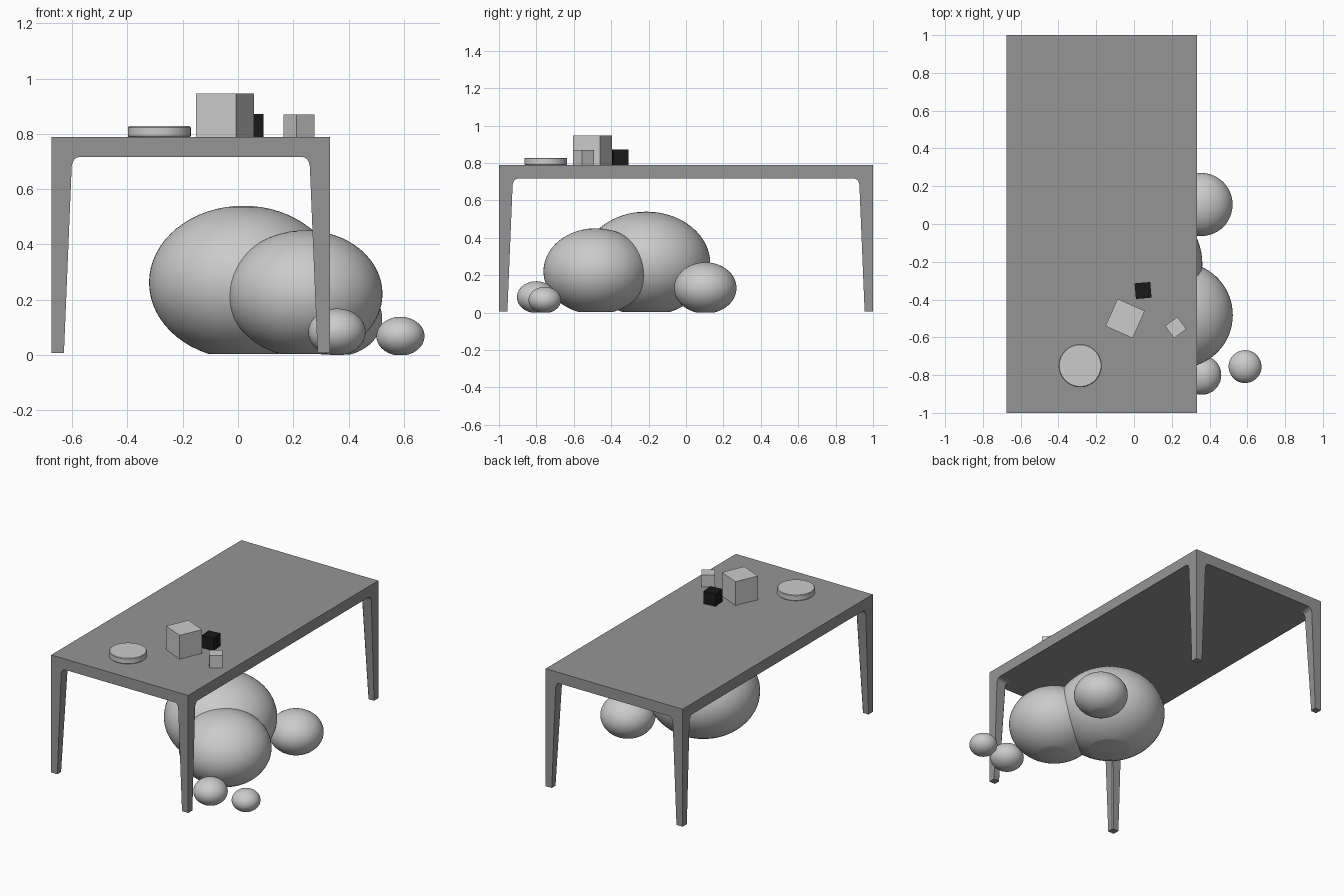
import bpy, bmesh, math
from mathutils import Matrix

if "Cube" in bpy.data.objects:
    bpy.data.objects.remove(bpy.data.objects["Cube"])

X0, X1, Y = -0.675, 0.333, 1.0      # table footprint
TOP, UNDER, SLAB = 0.789, 0.717, 0.781
BLOCK = 0.103                        # corner block width


def material(name, v):
    m = bpy.data.materials.new(name)
    m.diffuse_color = (v, v, v, 1)
    m.use_nodes = True
    m.node_tree.nodes["Principled BSDF"].inputs["Base Color"].default_value = m.diffuse_color
    return m


def finish(name, bm, mat=None, smooth=None):
    bmesh.ops.recalc_face_normals(bm, faces=bm.faces)
    me = bpy.data.meshes.new(name)
    bm.to_mesh(me)
    bm.free()
    ob = bpy.data.objects.new(name, me)
    bpy.context.collection.objects.link(ob)
    if mat:
        me.materials.append(mat)
    if smooth:
        bpy.ops.object.select_all(action='DESELECT')
        ob.select_set(True)
        bpy.context.view_layer.objects.active = ob
        bpy.ops.object.shade_smooth_by_angle(angle=math.radians(smooth))
    return ob


def loft(name, rings, mat, smooth=None):
    bm = bmesh.new()
    loops = [[bm.verts.new(p) for p in r] for r in rings]
    n = len(loops[0])
    for a, b in zip(loops, loops[1:]):
        for i in range(n):
            bm.faces.new((a[i], a[(i + 1) % n], b[(i + 1) % n], b[i]))
    bm.faces.new(loops[0])
    bm.faces.new(loops[-1])
    return finish(name, bm, mat, smooth)


def cube(name, x, y, size, angle, mat=None):
    bm = bmesh.new()
    bmesh.ops.create_cube(bm, size=size, matrix=Matrix.Translation((x, y, TOP + size / 2))
                          @ Matrix.Rotation(math.radians(angle), 4, 'Z'))
    finish(name, bm, mat)


def cushion(name, x, y, z, r, rz, cut):
    # squashed ball with a flat base
    bm = bmesh.new()
    bmesh.ops.create_uvsphere(bm, u_segments=64, v_segments=32, radius=1,
                              matrix=Matrix.Translation((x, y, z)) @ Matrix.Diagonal((r, r, rz, 1)))
    res = bmesh.ops.bisect_plane(bm, geom=bm.verts[:] + bm.edges[:] + bm.faces[:],
                                 plane_co=(0, 0, cut), plane_no=(0, 0, -1), clear_outer=True)
    rim = [e for e in res['geom_cut'] if isinstance(e, bmesh.types.BMEdge)]
    if rim:
        bmesh.ops.contextual_create(bm, geom=rim)
    finish(name, bm, None, 20)


dark = material("dark_grey", 0.3)
black = material("black", 0.01)

# table top: thin slab
loft("table_top", [[(X0, -Y, z), (X1, -Y, z), (X1, Y, z), (X0, Y, z)] for z in (SLAB, TOP)], dark)

# apron: plus-shaped panel leaving room for the corner blocks
a0, a1, b = X0 + BLOCK, X1 - BLOCK, Y - BLOCK
plan = [(a0, -Y), (a1, -Y), (a1, -b), (X1, -b), (X1, b), (a1, b),
        (a1, Y), (a0, Y), (a0, b), (X0, b), (X0, -b), (a0, -b)]
loft("apron", [[(x, y, z) for x, y in plan] for z in (UNDER, SLAB)], dark)

# legs: tapered on the inner sides, curving out into the corner blocks
profile = [(0.007, 0.045), (0.682, 0.073), (0.696, 0.076), (0.708, 0.083),
           (0.715, 0.092), (UNDER, BLOCK), (SLAB, BLOCK)]
for ex, sx, side in ((X0, 1, "left"), (X1, -1, "right")):
    for ey, sy, end in ((-Y, 1, "front"), (Y, -1, "back")):
        rings = []
        for z, w in profile:
            c = 0.006   # softened inner corner
            rings.append([(ex + sx * u, ey + sy * v, z) for u, v in
                          ((0, 0), (w, 0), (w, w - c), (w - c, w), (0, w))])
        loft(f"{end}_{side}_leg", rings, dark, 30)

# things on the table
cube("large_box", -0.047, -0.50, 0.158, -24)
cube("black_box", 0.048, -0.352, 0.083, 5, black)
cube("small_box", 0.221, -0.548, 0.081, 36)
R = 0.114
loft("round_dish", [[(-0.285 + r * math.cos(t * math.tau / 64), -0.75 + r * math.sin(t * math.tau / 64), z)
                     for t in range(64)]
                    for r, z in ((R - 0.004, TOP), (R, TOP + 0.004), (R, TOP + 0.035), (R - 0.004, TOP + 0.039))],
     None, 30)

# squashed balls under and beside the table
cushion("largest_ball", 0.02, -0.212, 0.262, 0.342, 0.278, 0.004)
cushion("big_ball", 0.243, -0.482, 0.221, 0.28, 0.23, 0.004)
cushion("medium_ball", 0.355, 0.103, 0.132, 0.167, 0.137, 0.002)
cushion("small_ball", 0.358, -0.80, 0.083, 0.104, 0.085, 0.0)
cushion("tiny_ball", 0.588, -0.755, 0.068, 0.087, 0.07, 0.0)
